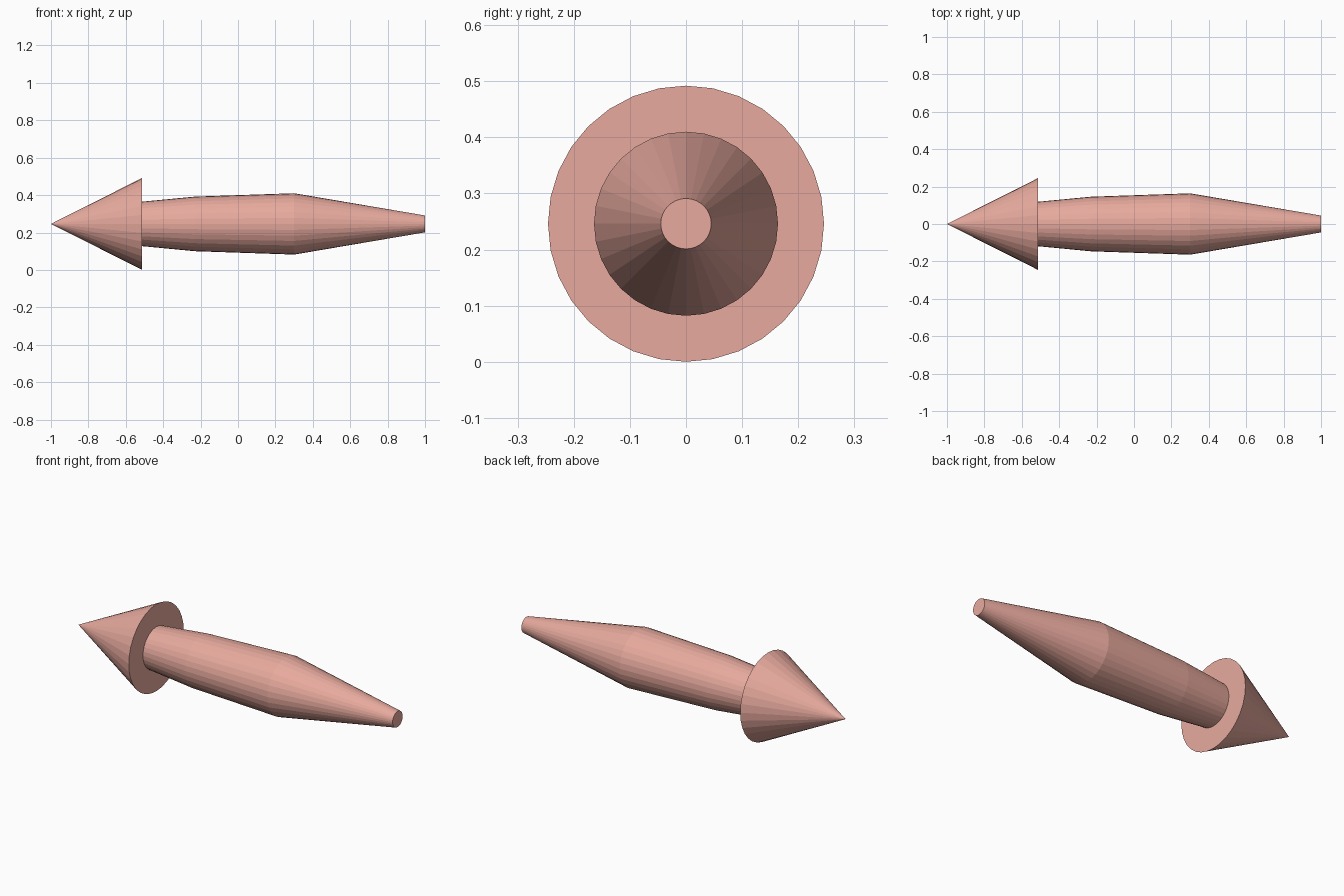
import bpy
import bmesh
import math

if "Cube" in bpy.data.objects:
    bpy.data.objects.remove(bpy.data.objects["Cube"])

SIDES = 32
AXIS_Z = 0.246

mat = bpy.data.materials.new("salmon")
mat.diffuse_color = (0.80, 0.40, 0.34, 1)
mat.use_nodes = True
mat.node_tree.nodes["Principled BSDF"].inputs["Base Color"].default_value = mat.diffuse_color


def lathe(name, profile, cap_end=False):
    """Revolve (x, radius) points around the long axis; radius 0 makes a tip."""
    bm = bmesh.new()
    rings = []
    for x, r in profile:
        count = SIDES if r > 0 else 1
        angles = [2 * math.pi * i / SIDES for i in range(count)]
        rings.append([bm.verts.new((x, r * math.sin(a), AXIS_Z + r * math.cos(a)))
                      for a in angles])
    for a, b in zip(rings, rings[1:]):
        for i in range(SIDES):
            j = (i + 1) % SIDES
            if len(a) == 1:
                bm.faces.new((a[0], b[j], b[i]))
            else:
                bm.faces.new((a[i], a[j], b[j], b[i]))
    if cap_end:
        bm.faces.new(rings[-1])
    bmesh.ops.recalc_face_normals(bm, faces=bm.faces)
    mesh = bpy.data.meshes.new(name)
    bm.to_mesh(mesh)
    bm.free()
    mesh.materials.append(mat)
    obj = bpy.data.objects.new(name, mesh)
    bpy.context.collection.objects.link(obj)
    return obj


# Pointed head: cone with a flat shoulder running in to the shaft
BASE_X, NECK_R = -0.512, 0.119
lathe("arrow_head", [(-1.0, 0), (BASE_X, 0.246), (BASE_X, NECK_R)])

# Tapered shaft, widest past the middle, with a flat tail end
lathe("shaft", [(BASE_X, NECK_R), (-0.23, 0.146), (0.30, 0.164), (1.0, 0.045)],
      cap_end=True)
